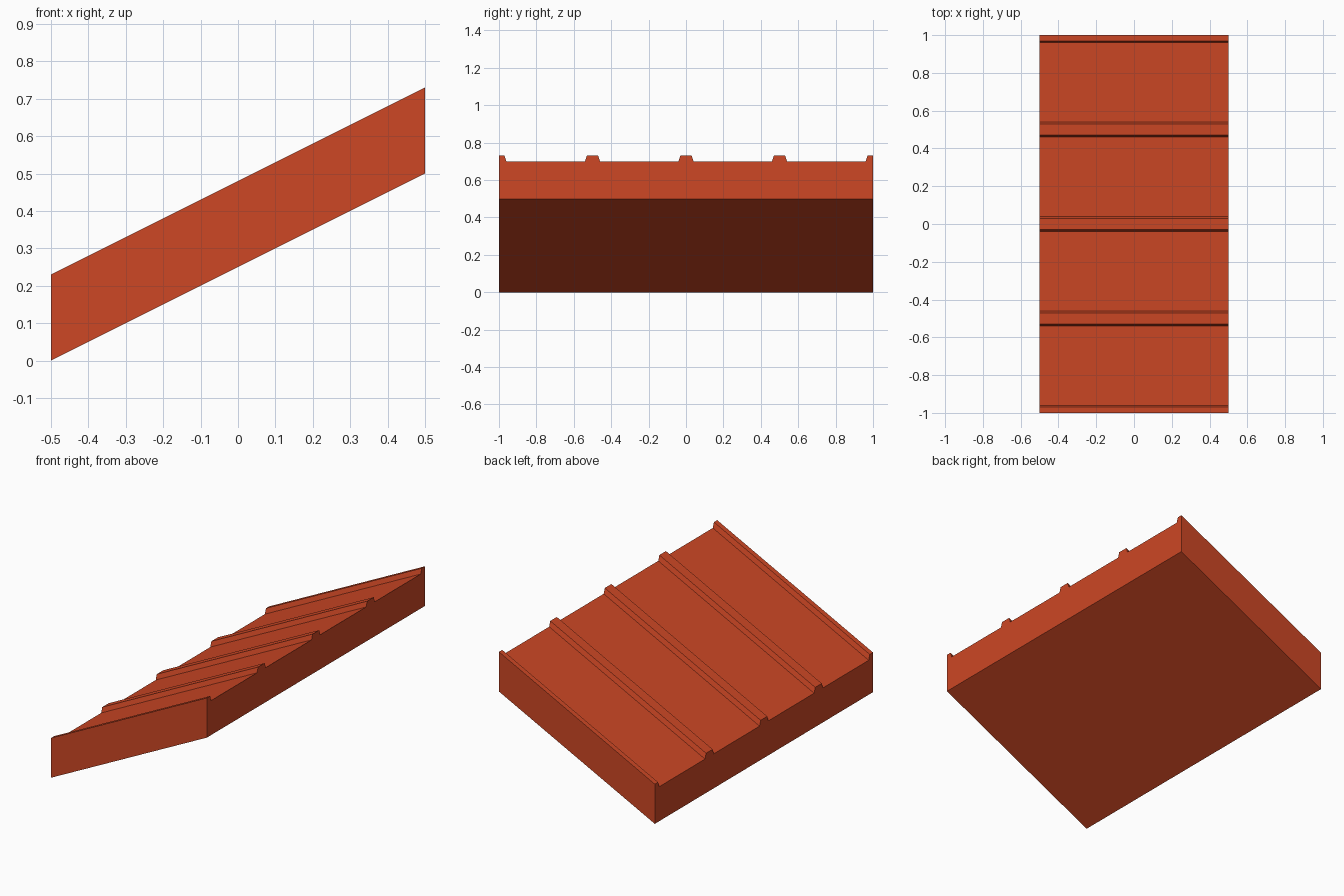
import bpy, bmesh
from mathutils import Matrix

cube = bpy.data.objects.get("Cube")
if cube:
    bpy.data.objects.remove(cube, do_unlink=True)

WIDTH, LENGTH = 1.0, 2.0      # extents along x and y
SLOPE = 0.5                   # rise per unit of x
THICK, RIB = 0.2, 0.03        # slab thickness and rib height
FOOT, CREST = 0.04, 0.03      # rib half-widths at bottom and top
RIBS = 5

# Painted metal colour
paint = bpy.data.materials.new("orange_red_paint")
colour = (0.61, 0.063, 0.018, 1)
paint.diffuse_color = colour
paint.use_nodes = True
shader = paint.node_tree.nodes["Principled BSDF"]
shader.inputs["Base Color"].default_value = colour
shader.inputs["Roughness"].default_value = 0.8

# Cross-section: flat underside, ribbed top, half ribs at both ends
half = LENGTH / 2
profile = [(half, 0), (-half, 0)]
for i in range(RIBS):
    centre = -half + i * LENGTH / (RIBS - 1)
    rib = [(centre - FOOT, THICK), (centre - CREST, THICK + RIB),
           (centre + CREST, THICK + RIB), (centre + FOOT, THICK)]
    if i == 0:
        rib = [(-half, THICK + RIB)] + rib[2:]
    elif i == RIBS - 1:
        rib = rib[:2] + [(half, THICK + RIB)]
    profile += rib

# Extrude the section along x, then shear it into the roof pitch
bm = bmesh.new()
end = bm.faces.new([bm.verts.new((-WIDTH / 2, y, z)) for y, z in profile])
swept = bmesh.ops.extrude_face_region(bm, geom=[end], use_keep_orig=True)
moved = [v for v in swept["geom"] if isinstance(v, bmesh.types.BMVert)]
bmesh.ops.translate(bm, vec=(WIDTH, 0, 0), verts=moved)
shear = Matrix.Identity(4)
shear[2][0] = SLOPE
shear[2][3] = SLOPE * WIDTH / 2
bmesh.ops.transform(bm, matrix=shear, verts=bm.verts)
bmesh.ops.recalc_face_normals(bm, faces=bm.faces)

mesh = bpy.data.meshes.new("ribbed_roof_panel")
bm.to_mesh(mesh)
bm.free()
mesh.materials.append(paint)
panel = bpy.data.objects.new("ribbed_roof_panel", mesh)
bpy.context.collection.objects.link(panel)
